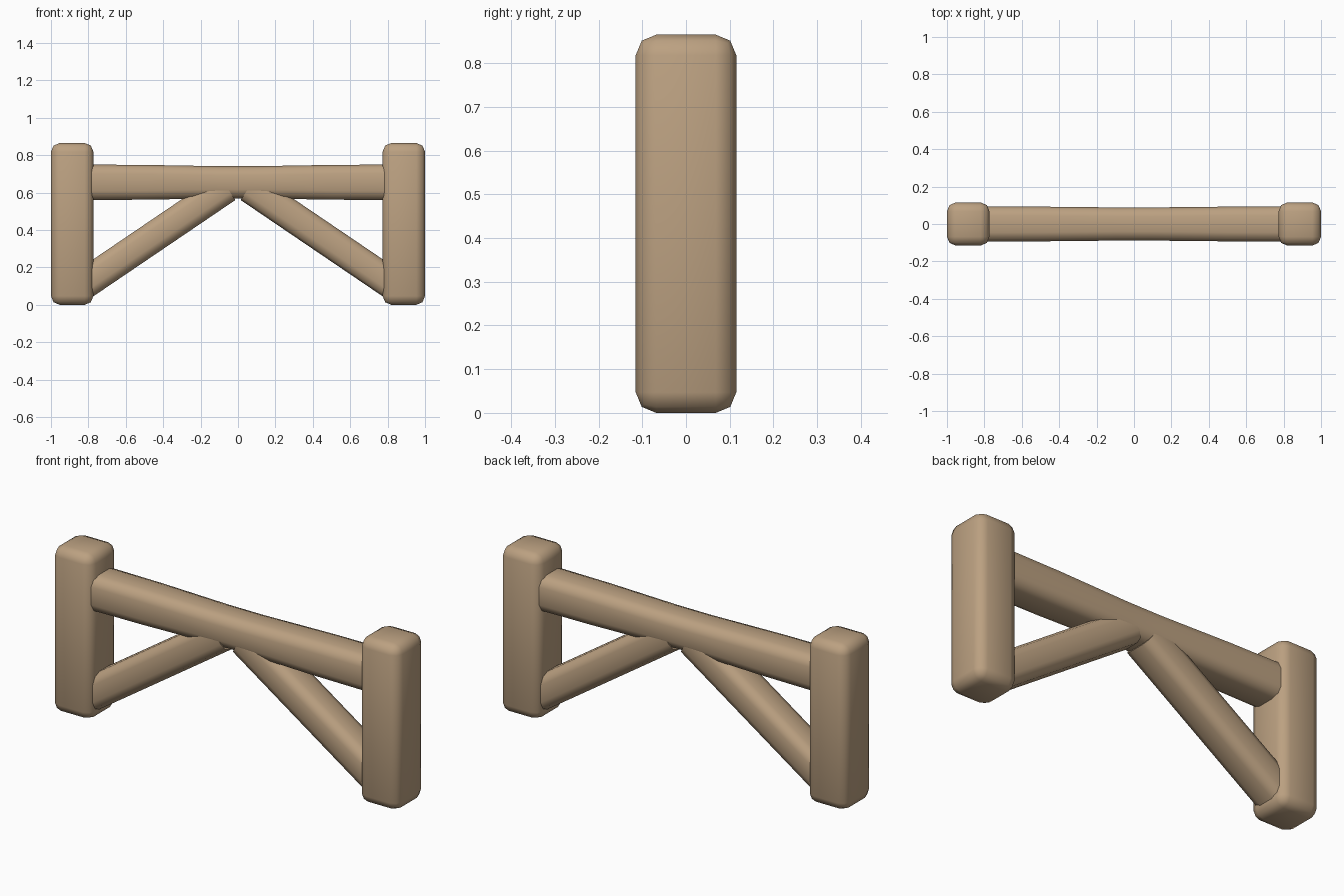
import bpy, bmesh, math
from mathutils import Vector, Matrix

if "Cube" in bpy.data.objects:
    bpy.data.objects.remove(bpy.data.objects["Cube"])

wood = bpy.data.materials.new("tan wood")
wood.diffuse_color = (0.50, 0.355, 0.22, 1)
wood.use_nodes = True
wood.node_tree.nodes["Principled BSDF"].inputs["Base Color"].default_value = wood.diffuse_color


def finish(name, bm):
    bmesh.ops.recalc_face_normals(bm, faces=bm.faces)
    me = bpy.data.meshes.new(name)
    bm.to_mesh(me)
    bm.free()
    me.materials.append(wood)
    ob = bpy.data.objects.new(name, me)
    bpy.context.collection.objects.link(ob)
    bpy.ops.object.select_all(action='DESELECT')
    ob.select_set(True)
    bpy.context.view_layer.objects.active = ob
    bpy.ops.object.shade_smooth_by_angle(angle=math.radians(60))
    return ob


def rounded_section(hw, hh, r, seg=2):
    """Rounded rectangle points (u, v)."""
    pts = []
    for k, (sx, sy) in enumerate(((1, 1), (-1, 1), (-1, -1), (1, -1))):
        for i in range(seg + 1):
            a = math.pi / 2 * (k + i / seg)
            pts.append((sx * (hw - r) + r * math.cos(a), sy * (hh - r) + r * math.sin(a)))
    return pts


def timber(name, stations, radius):
    """Loft rounded sections; station = (x, z, half depth, half height, tilt)."""
    bm = bmesh.new()
    rings = []
    for x, z, hw, hh, tilt in stations:
        up = Vector((-math.sin(tilt), 0, math.cos(tilt)))
        rings.append([bm.verts.new(Vector((x, u, z)) + up * v)
                      for u, v in rounded_section(hw, hh, radius)])
    n = len(rings[0])
    for a, b in zip(rings, rings[1:]):
        for i in range(n):
            j = (i + 1) % n
            bm.faces.new((a[i], a[j], b[j], b[i]))
    bm.faces.new(rings[0])
    bm.faces.new(rings[-1])
    return finish(name, bm)


# Rail, slightly waisted in the middle
timber("top_rail", [(x, 0.655, 0.094 - d * 0.6, 0.095 - d, 0) for x, d in
                    ((-0.88, 0), (-0.5, 0.002), (-0.1, 0.009),
                     (0.1, 0.009), (0.5, 0.002), (0.88, 0))], 0.048)

slope = math.atan(0.678)
for side, s in (("left", -1), ("right", 1)):
    # Upright post with rounded edges
    bm = bmesh.new()
    bmesh.ops.create_cube(bm, size=1, matrix=Matrix.Translation((s * 0.8865, 0, 0.4325))
                          @ Matrix.Diagonal((0.227, 0.23, 0.865, 1)))
    bmesh.ops.bevel(bm, geom=bm.edges[:], offset=0.047, segments=2,
                    profile=0.5, affect='EDGES')
    finish(side + "_post", bm)

    # Diagonal brace from the post foot up into the rail
    timber(side + "_brace", [(s * x, 0.14 + (0.78 - x) * 0.678, 0.086, 0.082, -s * slope)
                             for x in (0.84, 0.06)], 0.045)
